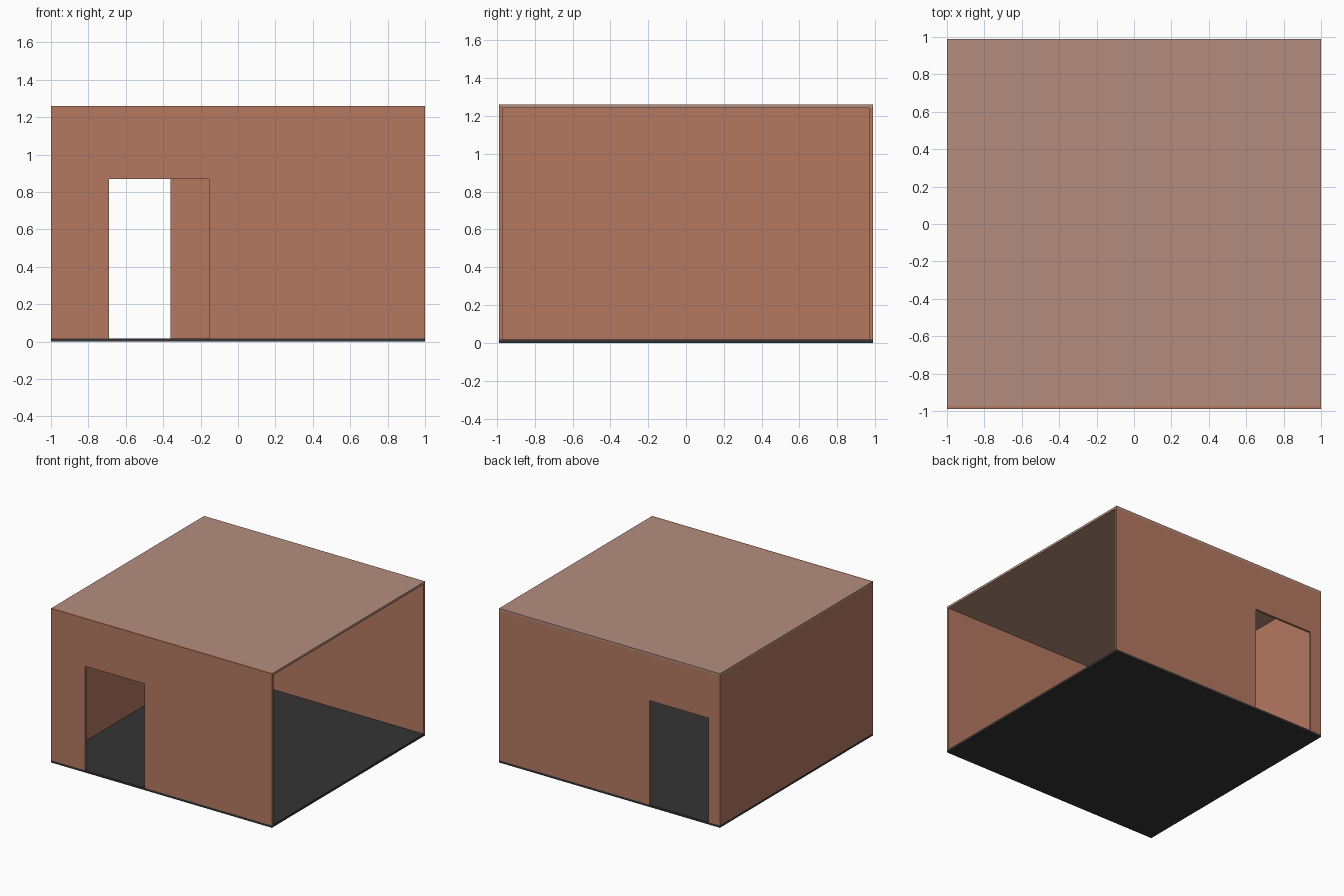
import bpy, bmesh

if "Cube" in bpy.data.objects:
    bpy.data.objects.remove(bpy.data.objects["Cube"])

W, D, H = 1.0, 0.99, 1.26   # half width, half depth, total height
T = 0.018                   # panel thickness
DOOR_TOP = 0.87


def material(name, rgb):
    m = bpy.data.materials.new(name)
    m.diffuse_color = (*rgb, 1)
    m.use_nodes = True
    m.node_tree.nodes["Principled BSDF"].inputs["Base Color"].default_value = m.diffuse_color
    return m


brick = material("brick_red", (0.46, 0.19, 0.12))
roofing = material("roof_pink", (0.46, 0.27, 0.21))
dark = material("floor_dark", (0.035, 0.035, 0.035))


def prism(name, points, offset, mat):
    """Extrude a flat outline by an offset into a solid panel."""
    bm = bmesh.new()
    face = bm.faces.new([bm.verts.new(p) for p in points])
    ext = bmesh.ops.extrude_face_region(bm, geom=[face])["geom"]
    bmesh.ops.translate(bm, vec=offset,
                        verts=[v for v in ext if isinstance(v, bmesh.types.BMVert)])
    bmesh.ops.recalc_face_normals(bm, faces=bm.faces)
    me = bpy.data.meshes.new(name)
    bm.to_mesh(me)
    bm.free()
    me.materials.append(mat)
    ob = bpy.data.objects.new(name, me)
    bpy.context.collection.objects.link(ob)
    return ob


def slab(name, x0, x1, y0, y1, z0, z1, mat):
    pts = [(x0, y0, z0), (x1, y0, z0), (x1, y1, z0), (x0, y1, z0)]
    return prism(name, pts, (0, 0, z1 - z0), mat)


def door_wall(name, y, top, d0, d1):
    """Wall across the width with a doorway from x=d0 to x=d1."""
    outline = [(-W, T), (d0, T), (d0, DOOR_TOP), (d1, DOOR_TOP),
               (d1, T), (W, T), (W, top), (-W, top)]
    return prism(name, [(x, y, z) for x, z in outline], (0, T, 0), brick)


# Floor and roof (the roof butts against the taller front wall)
slab("floor", -W, W, -D, D, 0, T, dark)
slab("roof", -W, W, -D + T, D, H - T, H, roofing)

# Walls; the right side stays open
door_wall("front_wall", -D, H, -0.69, -0.155)
door_wall("back_wall", D - T, H - T, -0.895, -0.362)
slab("left_wall", -W, -W + T, -D + T, D - T, T, H - T, brick)
